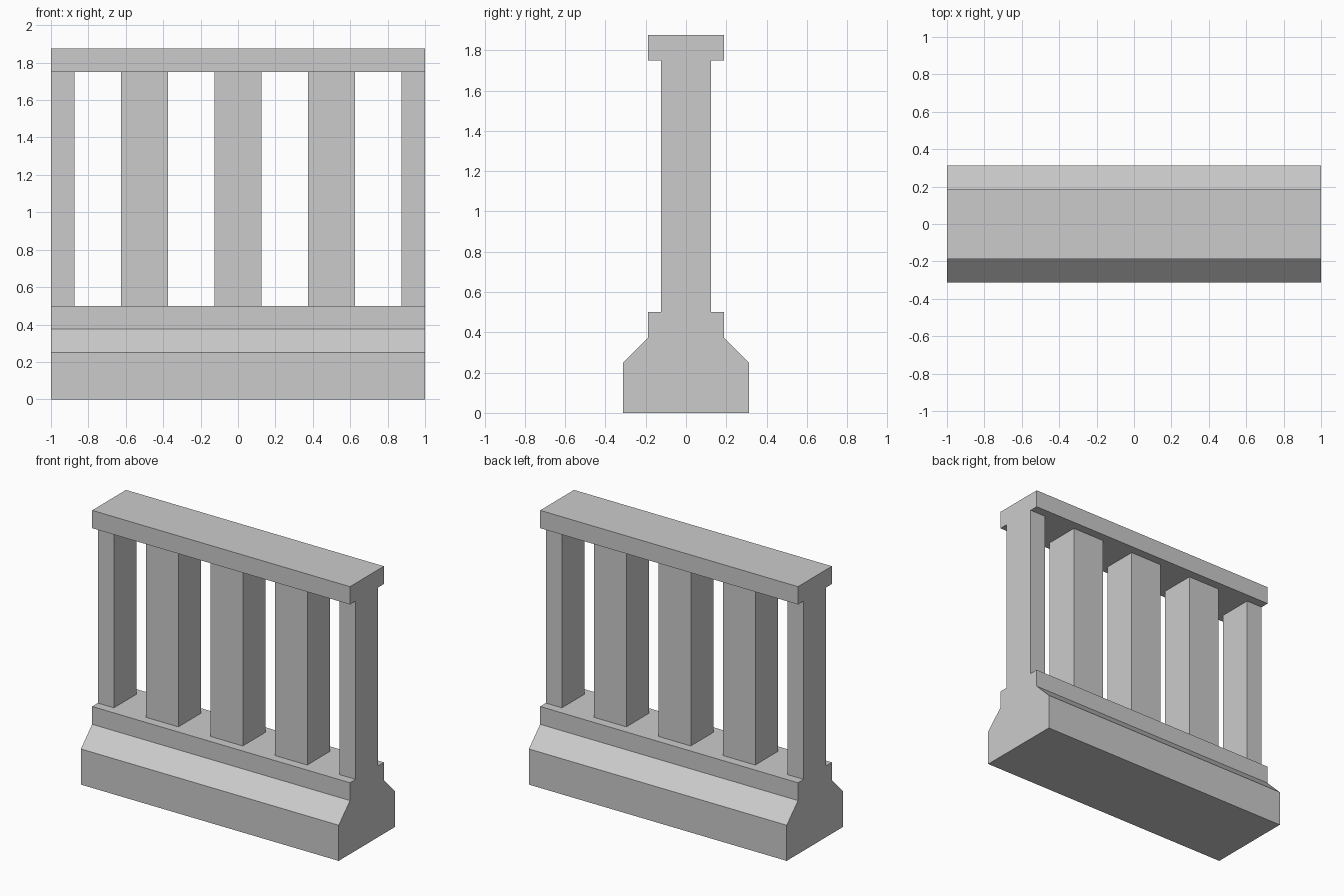
import bpy
import bmesh

if "Cube" in bpy.data.objects:
    bpy.data.objects.remove(bpy.data.objects["Cube"])


def extrude_profile(name, profile, x0, x1):
    """Solid made by sweeping a closed (y, z) profile from x0 to x1."""
    bm = bmesh.new()
    face = bm.faces.new([bm.verts.new((x0, y, z)) for y, z in profile])
    swept = bmesh.ops.extrude_face_region(bm, geom=[face])["geom"]
    verts = [v for v in swept if isinstance(v, bmesh.types.BMVert)]
    bmesh.ops.translate(bm, verts=verts, vec=(x1 - x0, 0, 0))
    bmesh.ops.recalc_face_normals(bm, faces=bm.faces)
    mesh = bpy.data.meshes.new(name)
    bm.to_mesh(mesh)
    bm.free()
    obj = bpy.data.objects.new(name, mesh)
    bpy.context.collection.objects.link(obj)
    return obj


def symmetric(half):
    """Mirror the +y half of a profile to close it."""
    return half + [(-y, z) for y, z in reversed(half)]


# Plinth with sloped shoulders
extrude_profile("plinth", symmetric(
    [(0.3125, 0), (0.3125, 0.25), (0.1875, 0.375), (0.1875, 0.5)]), -1, 1)

# Square posts, cut to half width at both ends
post = symmetric([(0.125, 0.5), (0.125, 1.75)])
for i in range(5):
    x = -1 + 0.5 * i
    extrude_profile(f"post_{i + 1}", post, max(x - 0.125, -1), min(x + 0.125, 1))

# Top rail
extrude_profile("top_rail", symmetric([(0.1875, 1.75), (0.1875, 1.875)]), -1, 1)
